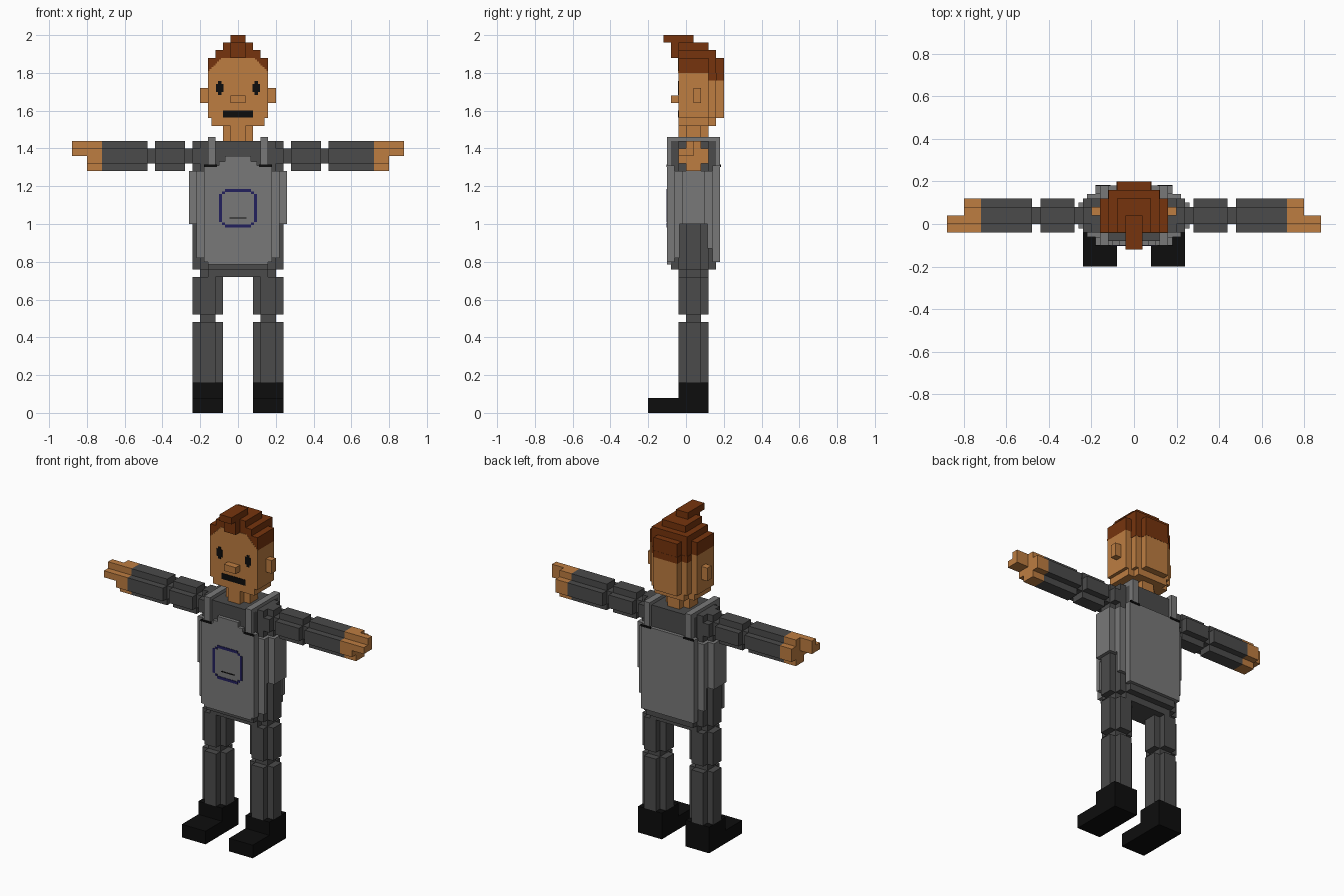
import bpy, bmesh

if "Cube" in bpy.data.objects:
    bpy.data.objects.remove(bpy.data.objects["Cube"])


def material(name, r, g, b):
    m = bpy.data.materials.new(name)
    m.diffuse_color = (r, g, b, 1)
    m.use_nodes = True
    m.node_tree.nodes["Principled BSDF"].inputs["Base Color"].default_value = m.diffuse_color
    return m


SKIN = material("skin", 0.51, 0.205, 0.053)
HAIR = material("brown hair", 0.18, 0.034, 0.004)
CLOTH = material("dark grey cloth", 0.07, 0.07, 0.07)
APRON = material("light grey apron", 0.19, 0.19, 0.19)
BLACK = material("black", 0.004, 0.004, 0.004)
BLUE = material("navy blue", 0.016, 0.014, 0.11)

CY = 0.04  # depth centre of the body
AXES = {"x": lambda a, b, h: (h, a, b),
        "y": lambda a, b, h: (a, h, b),
        "z": lambda a, b, h: (a, b, h)}


def prism(name, mat, pts, axis, h0, h1):
    """Extrude a flat outline along an axis."""
    bm = bmesh.new()
    place = AXES[axis]
    low = [bm.verts.new(place(a, b, h0)) for a, b in pts]
    high = [bm.verts.new(place(a, b, h1)) for a, b in pts]
    bm.faces.new(low)
    bm.faces.new(high)
    n = len(pts)
    for i in range(n):
        j = (i + 1) % n
        bm.faces.new((low[i], low[j], high[j], high[i]))
    bmesh.ops.recalc_face_normals(bm, faces=bm.faces)
    me = bpy.data.meshes.new(name)
    bm.to_mesh(me)
    bm.free()
    me.materials.append(mat)
    ob = bpy.data.objects.new(name, me)
    bpy.context.collection.objects.link(ob)
    return ob


def box(name, mat, x0, x1, y0, y1, z0, z1):
    return prism(name, mat, [(x0, y0), (x1, y0), (x1, y1), (x0, y1)], "z", z0, z1)


def stepped(steps, cx=0, cy=0):
    """Symmetric staircase outline from (half width, half depth) pairs."""
    q = []
    for i, (w, d) in enumerate(steps):
        if i:
            q.append((w, steps[i - 1][1]))
        q.append((w, d))
    full = (q + [(-a, b) for a, b in reversed(q)] + [(-a, -b) for a, b in q]
            + [(a, -b) for a, b in reversed(q)])
    return [(a + cx, b + cy) for a, b in full]


def mirrored(half):
    """Close a right-hand half outline by mirroring it in x."""
    return half + [(-a, b) for a, b in reversed(half)]


LIMB = [(0.08, 0.04), (0.04, 0.08)]
JOINT = [(0.04, 0.04)]

# Head, jaw and neck
head = mirrored([(0.16, -0.04), (0.16, 0.12), (0.12, 0.12), (0.12, 0.16),
                 (0.08, 0.16), (0.08, 0.2)])
prism("head", SKIN, head, "z", 1.56, 1.80)
jaw = mirrored([(0.14, -0.04), (0.14, 0.12), (0.1, 0.12), (0.1, 0.16)])
prism("jaw", SKIN, jaw, "z", 1.52, 1.56)
prism("neck", SKIN, stepped(LIMB, 0, CY), "z", 1.40, 1.52)
box("nose", SKIN, -0.04, 0.04, -0.08, -0.04, 1.64, 1.68)

# Forehead: stepped hairline flush on the front of the hair
brow = []
for i in range(8):
    brow += [(0.16 - 0.01 * i, 1.80 + 0.01 * i), (0.16 - 0.01 * i, 1.81 + 0.01 * i)]
prism("forehead", SKIN, mirrored(brow), "y", -0.042, -0.038)

# Mouth, eyes and ears
box("mouth", BLACK, -0.08, 0.08, -0.043, -0.039, 1.565, 1.60)
for s in (-1, 1):
    side = "right" if s > 0 else "left"
    prism("eye_" + side, BLACK, stepped([(0.02, 0.022), (0.01, 0.036)], s * 0.097, 1.72),
          "y", -0.043, -0.039)
    box("ear_" + side, SKIN, *sorted((s * 0.16, s * 0.20)), 0.04, 0.08, 1.64, 1.72)

# Hair: cap, nape and rising quiff
prism("hair_cap", HAIR, head, "z", 1.80, 1.88)
nape = mirrored([(0.162, 0.12), (0.122, 0.12), (0.122, 0.162), (0.082, 0.162), (0.082, 0.202)])
nape = mirrored([(0.122, 0.118), (0.122, 0.161), (0.082, 0.161), (0.082, 0.201)])
prism("hair_nape", HAIR, nape, "z", 1.76, 1.80)
box("hair_crown", HAIR, -0.12, 0.12, -0.04, 0.16, 1.88, 1.92)
box("hair_ridge", HAIR, -0.08, 0.08, -0.04, 0.12, 1.92, 1.96)
box("hair_fringe", HAIR, -0.04, 0.04, -0.08, -0.04, 1.88, 1.96)
box("hair_quiff", HAIR, -0.04, 0.04, -0.12, 0.04, 1.96, 2.0)

# Torso and hips
prism("torso", CLOTH, stepped([(0.24, 0.04), (0.20, 0.08), (0.16, 0.12)], 0, CY), "z", 0.76, 1.44)
prism("hips", CLOTH, stepped([(0.20, 0.04), (0.16, 0.08)], 0, CY), "z", 0.72, 0.76)

# Apron: wrap around the chest, front bib and back panel
prism("apron_wrap", APRON, stepped([(0.26, 0.06), (0.22, 0.10), (0.18, 0.14)], 0, CY),
      "z", 1.0, 1.28)
bib = mirrored([(0.16, 0.785), (0.16, 0.80), (0.18, 0.80), (0.18, 1.31), (0.10, 1.31),
                (0.10, 1.33), (0.07, 1.33), (0.07, 1.36)])
prism("apron_bib", APRON, bib, "y", -0.10, -0.06)
box("apron_back", APRON, -0.18, 0.18, 0.14, 0.18, 0.80, 1.31)
box("apron_front_flank", APRON, -0.22, 0.22, -0.06, -0.035, 0.82, 1.0)
box("apron_back_flank", APRON, -0.22, 0.22, 0.115, 0.14, 0.87, 1.0)

# Straps over the shoulders with buckles
strap = [(-0.10, 1.31), (-0.10, 1.46), (0.18, 1.46), (0.18, 1.31),
         (0.15, 1.31), (0.15, 1.43), (-0.07, 1.43), (-0.07, 1.31)]
for s in (-1, 1):
    side = "right" if s > 0 else "left"
    x0, x1 = sorted((s * 0.12, s * 0.16))
    prism("strap_" + side, APRON, strap, "x", x0, x1)
    x0, x1 = sorted((s * 0.11, s * 0.18))
    box("front_buckle_" + side, BLACK, x0, x1, -0.104, -0.098, 1.303, 1.315)
    box("back_buckle_" + side, BLACK, x0, x1, 0.178, 0.184, 1.303, 1.315)

# Pocket outline: four bars, four corner pieces and a stitch
for s in (-1, 1):
    x0, x1 = sorted((s * 0.085, s * 0.10))
    box("pocket_side", BLUE, x0, x1, -0.103, -0.099, 1.01, 1.16)
    z = 1.083 + s * 0.094
    box("pocket_edge", BLUE, -0.07, 0.07, -0.103, -0.099, z - 0.008, z + 0.008)
    for t in (-1, 1):
        cx, cz = s * 0.077, 1.083 + t * 0.082
        box("pocket_corner", BLUE, cx - 0.008, cx + 0.008, -0.103, -0.099, cz - 0.006, cz + 0.006)
box("pocket_stitch", BLACK, -0.045, 0.045, -0.102, -0.099, 1.028, 1.034)

# Arms and hands, legs and boots
for s in (-1, 1):
    side = "right" if s > 0 else "left"
    arm, core = stepped(LIMB, CY, 1.36), stepped(JOINT, CY, 1.36)
    prism("shoulder_" + side, CLOTH, arm, "x", s * 0.12, s * 0.24)
    prism("arm_joint_" + side, CLOTH, core, "x", s * 0.24, s * 0.50)
    prism("upper_arm_" + side, CLOTH, arm, "x", s * 0.28, s * 0.44)
    prism("forearm_" + side, CLOTH, arm, "x", s * 0.48, s * 0.72)
    prism("hand_" + side, SKIN, arm, "x", s * 0.72, s * 0.80)
    fingers = [(-0.04, 1.36), (0.04, 1.36), (0.04, 1.44), (0, 1.44), (0, 1.40), (-0.04, 1.40)]
    prism("fingers_" + side, SKIN, fingers, "x", s * 0.80, s * 0.88)

    leg, core = stepped(LIMB, s * 0.16, CY), stepped(JOINT, s * 0.16, CY)
    prism("thigh_" + side, CLOTH, leg, "z", 0.52, 0.72)
    prism("knee_" + side, CLOTH, core, "z", 0.46, 0.54)
    prism("shin_" + side, CLOTH, leg, "z", 0.16, 0.48)
    boot = [(-0.20, 0), (0.12, 0), (0.12, 0.16), (-0.04, 0.16), (-0.04, 0.08), (-0.20, 0.08)]
    x0, x1 = sorted((s * 0.08, s * 0.24))
    prism("boot_" + side, BLACK, boot, "x", x0, x1)
